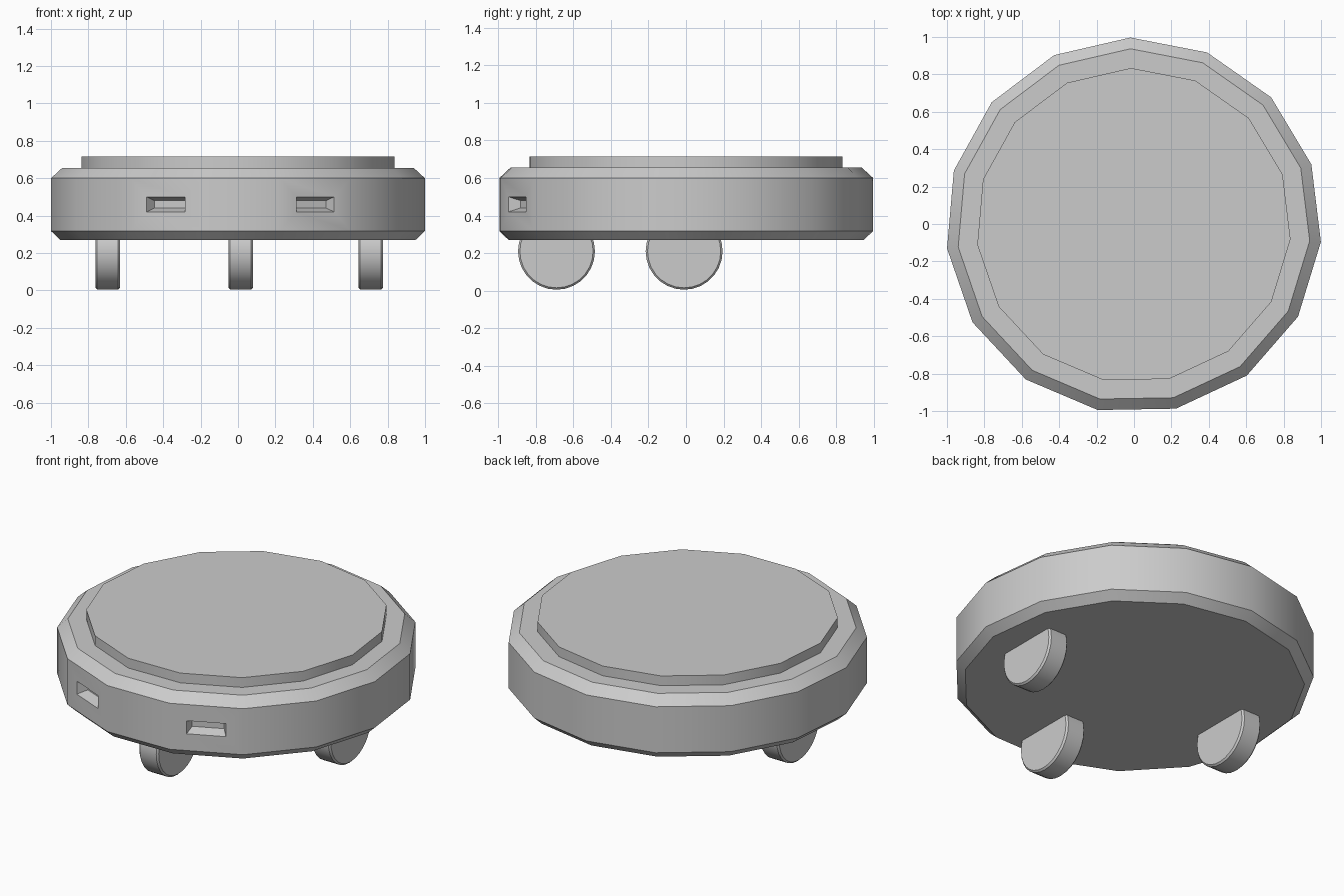
import bpy, bmesh
from math import cos, sin, radians, pi, tau
from mathutils import Vector, Matrix

if "Cube" in bpy.data.objects:
    bpy.data.objects.remove(bpy.data.objects["Cube"])

SIDES = 15
START = radians(91)
CENTRE = Vector((-0.002, -0.008, 0))
R = 1.005


def make_object(name, bm):
    bmesh.ops.recalc_face_normals(bm, faces=bm.faces)
    me = bpy.data.meshes.new(name)
    bm.to_mesh(me)
    bm.free()
    ob = bpy.data.objects.new(name, me)
    bpy.context.collection.objects.link(ob)
    return ob


def loft(name, rings):
    """Skin a stack of equal-length point rings and cap both ends."""
    bm = bmesh.new()
    loops = [[bm.verts.new(p) for p in ring] for ring in rings]
    n = len(loops[0])
    for a, b in zip(loops, loops[1:]):
        for i in range(n):
            j = (i + 1) % n
            bm.faces.new((a[i], a[j], b[j], b[i]))
    bm.faces.new(loops[0])
    bm.faces.new(loops[-1])
    return make_object(name, bm)


def select_only(ob):
    bpy.ops.object.select_all(action='DESELECT')
    ob.select_set(True)
    bpy.context.view_layer.objects.active = ob


def smooth(ob):
    select_only(ob)
    bpy.ops.object.shade_smooth_by_angle(angle=radians(30))


def polygon(r, z):
    return [CENTRE + Vector((r * cos(START + tau * i / SIDES),
                             r * sin(START + tau * i / SIDES), z))
            for i in range(SIDES)]


# Chamfered body with the smaller raised lid as one turned profile
profile = [(0.955, 0.27), (R, 0.317), (R, 0.60), (0.945, 0.655),
           (0.842, 0.655), (0.842, 0.715)]
body = loft("body", [polygon(r, z) for r, z in profile])


# Tapered slots sunk into the two front facets
def slot_ring(angle, depth, half_w, half_h):
    n = Vector((cos(angle), sin(angle), 0))
    t = Vector((-sin(angle), cos(angle), 0))
    mid = CENTRE + n * (R * cos(pi / SIDES) + depth) + Vector((0, 0, 0.46))
    return [mid + t * (a * half_w) + Vector((0, 0, b * half_h))
            for a, b in ((-1, -1), (1, -1), (1, 1), (-1, 1))]


for side, k in (("left", -113), ("right", -65)):
    a = radians(k)
    cutter = loft(side + "_slot_cutter", [slot_ring(a, 0.05, 0.111, 0.04),
                                          slot_ring(a, 0.0, 0.111, 0.04),
                                          slot_ring(a, -0.06, 0.091, 0.02)])
    cutter.hide_render = True
    mod = body.modifiers.new("slot", 'BOOLEAN')
    mod.operation = 'DIFFERENCE'
    mod.solver = 'EXACT'
    mod.object = cutter
    select_only(body)
    bpy.ops.object.modifier_apply(modifier=mod.name)
    bpy.data.objects.remove(cutter)
smooth(body)


# Three wheels with softly bevelled rims
def wheel(name, x, y, r=0.205, width=0.132, bevel=0.01):
    def ring(dx, rad):
        return [Vector((x + dx, y + rad * cos(tau * i / 28),
                        0.21 + rad * sin(tau * i / 28))) for i in range(28)]
    h = width / 2
    ob = loft(name, [ring(-h, r - bevel), ring(-h + bevel, r),
                     ring(h - bevel, r), ring(h, r - bevel)])
    smooth(ob)


wheel("left_wheel", -0.697, -0.01)
wheel("right_wheel", 0.709, -0.01)
wheel("front_wheel", 0.014, -0.69)
